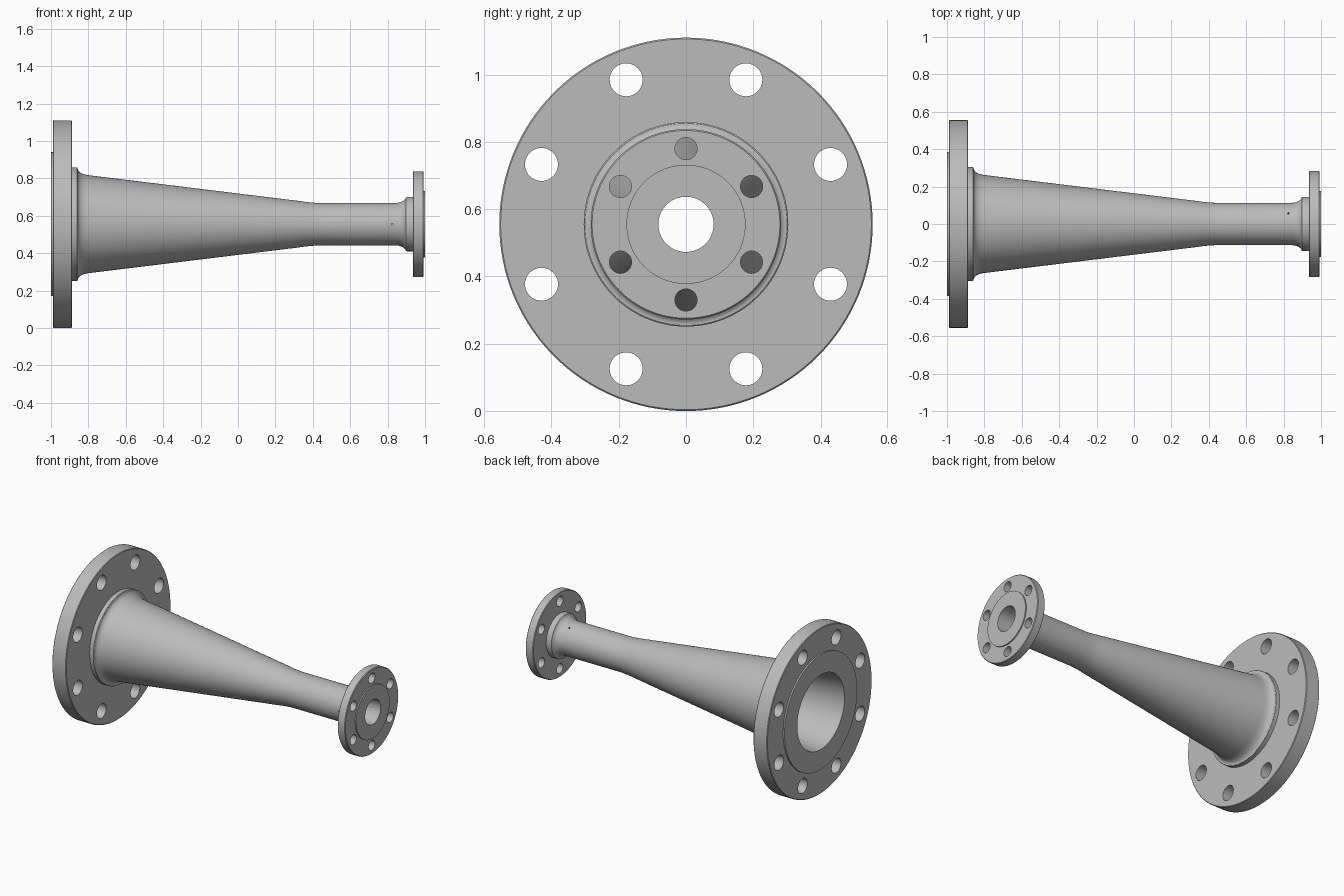
import bpy
import bmesh
from math import pi, sin, cos, radians
from mathutils import Matrix, Vector

cube = bpy.data.objects.get("Cube")
if cube:
    bpy.data.objects.remove(cube, do_unlink=True)

AXIS_Z = 0.555
CHAMFER = 0.004

steel = bpy.data.materials.new("light grey steel")
steel.use_nodes = True
colour = (0.5, 0.5, 0.5, 1)
steel.diffuse_color = colour
steel.node_tree.nodes["Principled BSDF"].inputs["Base Color"].default_value = colour


def make_object(name, bm):
    bmesh.ops.recalc_face_normals(bm, faces=bm.faces)
    mesh = bpy.data.meshes.new(name)
    bm.to_mesh(mesh)
    bm.free()
    obj = bpy.data.objects.new(name, mesh)
    bpy.context.collection.objects.link(obj)
    return obj


def blend(start, control, end, steps=8):
    """Points of a smooth bend between two profile points."""
    a, b, c = Vector(start), Vector(control), Vector(end)
    ts = [i / steps for i in range(steps + 1)]
    return [tuple(a * (1 - t) ** 2 + b * 2 * t * (1 - t) + c * t * t) for t in ts]


def rim(x0, x1, r):
    """Flange edge with a fine chamfer on both corners."""
    return [(x0, r - CHAMFER), (x0 + CHAMFER, r), (x1 - CHAMFER, r), (x1, r - CHAMFER)]


def revolve(name, profile, segments=128):
    bm = bmesh.new()
    verts = [bm.verts.new((x, 0, r)) for x, r in profile]
    edges = [bm.edges.new((v, verts[(i + 1) % len(verts)])) for i, v in enumerate(verts)]
    bmesh.ops.spin(bm, geom=verts + edges, cent=(0, 0, 0), axis=(1, 0, 0),
                   angle=2 * pi, steps=segments, use_duplicate=False)
    bmesh.ops.remove_doubles(bm, verts=bm.verts, dist=1e-5)
    bmesh.ops.translate(bm, verts=bm.verts, vec=(0, 0, AXIS_Z))
    return make_object(name, bm)


def add_drill(bm, centre, direction, radius, length, sides):
    turn = Vector(direction).to_track_quat('Z', 'Y').to_matrix().to_4x4()
    bmesh.ops.create_cone(bm, cap_ends=True, segments=sides, radius1=radius, radius2=radius,
                          depth=length, matrix=Matrix.Translation(centre) @ turn)


def bolt_circle(bm, x, ring, radius, count, offset):
    for i in range(count):
        a = radians(offset) + 2 * pi * i / count
        add_drill(bm, (x, ring * sin(a), AXIS_Z + ring * cos(a)), (1, 0, 0), radius, 0.16, 40)


# Outer outline from large flange to small flange, then back along the bore
outline = [(-1.0, 0.25), (-1.0, 0.385), (-0.99, 0.385)]
outline += rim(-0.99, -0.887, 0.555)
outline += [(-0.887, 0.304), (-0.86, 0.304), (-0.857, 0.3)]
outline += blend((-0.857, 0.295), (-0.85, 0.269), (-0.8, 0.262))
outline += blend((0.32, 0.125), (0.40, 0.113), (0.45, 0.113))
outline += blend((0.84, 0.113), (0.888, 0.115), (0.898, 0.143))
outline += [(0.903, 0.145), (0.935, 0.145)]
outline += rim(0.935, 0.992, 0.283)
outline += [(0.992, 0.177), (1.0, 0.177), (1.0, 0.082)]
outline += blend((0.45, 0.082), (0.40, 0.082), (0.32, 0.092))

body = revolve("flanged_taper_pipe", outline)
body.data.materials.append(steel)

# Bolt holes through both flanges, and three pressure taps in the neck
drills = bmesh.new()
bolt_circle(drills, -0.94, 0.465, 0.049, 8, 22.5)
bolt_circle(drills, 0.965, 0.225, 0.033, 6, 0)
for angle in (-90, 30, 150):
    d = Vector((0, sin(radians(angle)), cos(radians(angle))))
    add_drill(drills, Vector((0.825, 0, AXIS_Z)) + d * 0.1, d, 0.005, 0.08, 12)
cutter = make_object("hole_cutter", drills)
cutter.hide_render = True

cut = body.modifiers.new("holes", 'BOOLEAN')
cut.operation = 'DIFFERENCE'
cut.solver = 'EXACT'
cut.object = cutter

bpy.ops.object.select_all(action='DESELECT')
body.select_set(True)
bpy.context.view_layer.objects.active = body
bpy.ops.object.modifier_apply(modifier=cut.name)
bpy.data.objects.remove(cutter, do_unlink=True)
bpy.ops.object.shade_smooth_by_angle(angle=radians(30))
